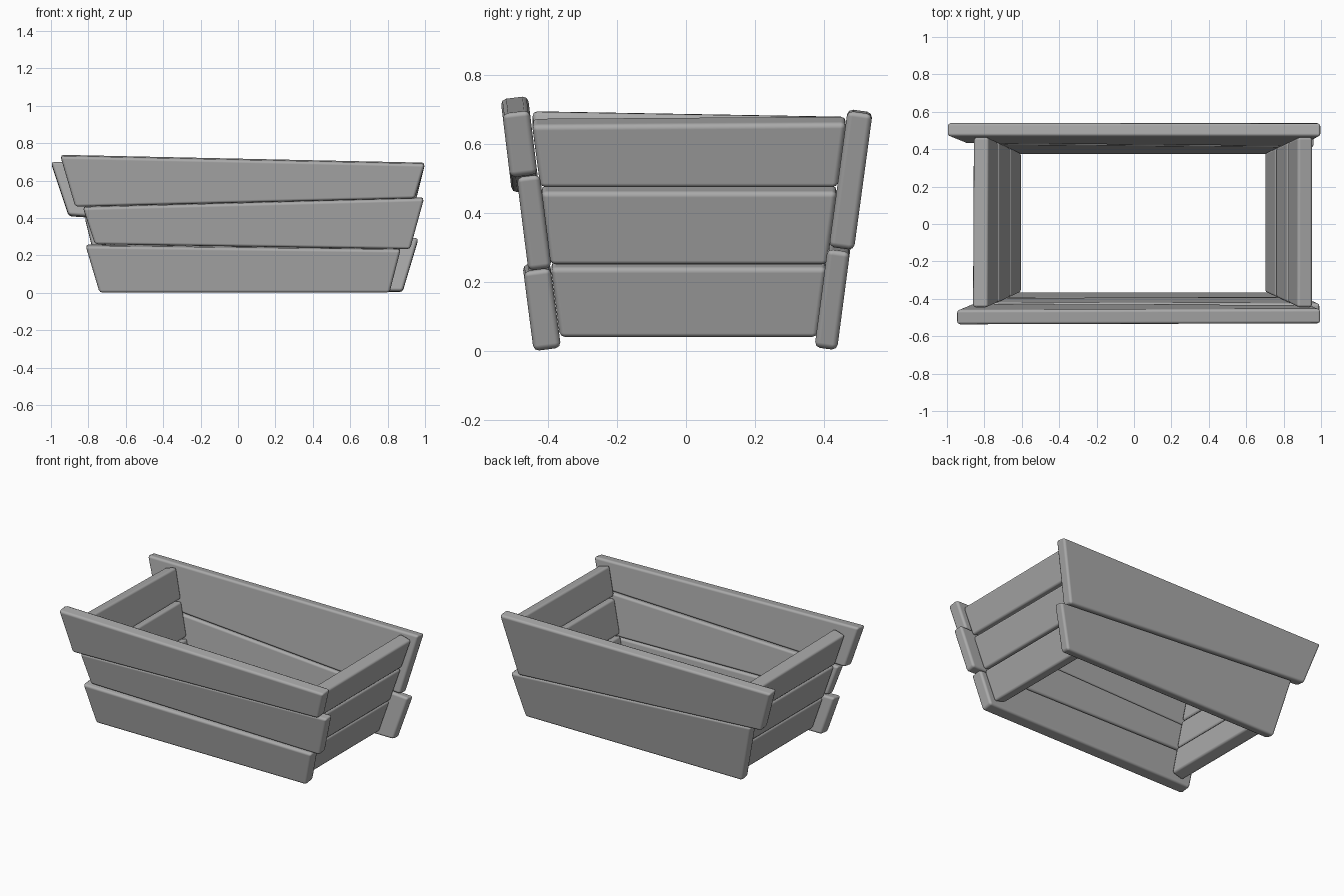
import bpy, bmesh
from mathutils import Vector

cube = bpy.data.objects.get("Cube")
if cube:
    bpy.data.objects.remove(cube, do_unlink=True)

wood = bpy.data.materials.new("grey_wood")
wood.use_nodes = True
wood.diffuse_color = (0.4, 0.4, 0.4, 1)
wood.node_tree.nodes["Principled BSDF"].inputs["Base Color"].default_value = (0.4, 0.4, 0.4, 1)


def plank(name, corners, thickness, place):
    """Thicken a four-cornered board about its mid plane and round its edges."""
    mid = [Vector(place(u, z)) for u, z in corners]
    normal = (mid[1] - mid[0]).cross(mid[3] - mid[0]).normalized() * thickness / 2
    bm = bmesh.new()
    a = [bm.verts.new(p - normal) for p in mid]
    b = [bm.verts.new(p + normal) for p in mid]
    bm.faces.new(a[::-1])
    bm.faces.new(b)
    for i in range(4):
        j = (i + 1) % 4
        bm.faces.new((a[i], a[j], b[j], b[i]))
    bmesh.ops.recalc_face_normals(bm, faces=bm.faces)
    mesh = bpy.data.meshes.new(name)
    bm.to_mesh(mesh)
    bm.free()
    mesh.materials.append(wood)
    obj = bpy.data.objects.new(name, mesh)
    bpy.context.collection.objects.link(obj)
    bevel = obj.modifiers.new("rounded_edges", 'BEVEL')
    bevel.width = 0.016
    bevel.segments = 2
    bevel.limit_method = 'NONE'
    bevel.harden_normals = True
    bpy.ops.object.select_all(action='DESELECT')
    obj.select_set(True)
    bpy.context.view_layer.objects.active = obj
    bpy.ops.object.shade_smooth_by_angle(angle=0.6)


# Long boards: name, corners (x, z), thickness, mid-plane y at ground, lean
long_boards = [
    ("front_bottom_plank", [(-.74, .004), (.81, .004), (.87, .235), (-.815, .255)], .08, -.402, -.13),
    ("front_middle_plank", [(-.765, .262), (.92, .236), (.995, .508), (-.83, .46)], .068, -.394, -.126),
    ("front_top_plank", [(-.87, .463), (.945, .508), (1.0, .693), (-.95, .735)], .08, -.409, -.122),
    ("back_bottom_plank", [(-.72, .006), (.88, .006), (.965, .29), (-.82, .405)], .066, .405, .132),
    ("back_top_plank", [(-.905, .412), (.9, .296), (1.0, .692), (-1.0, .697)], .073, .411, .136),
]
for name, corners, thick, y0, lean in long_boards:
    plank(name, corners, thick, lambda x, z: (x, y0 + lean * z, z))

# End boards, tapered to sit between the leaning front and back
levels = [("bottom", .047, .252), ("middle", .258, .472), ("top", .482, .672)]
for side, sign, x0, front_rise in (("left", 1, .725, -.006), ("right", -1, .628, .016)):
    for level, low, high in levels:
        rise = front_rise if level == "top" else 0
        corners = [(-.36 - .13 * low, low), (.375 + .135 * low, low),
                   (.375 + .135 * high, high), (-.36 - .13 * high, high + rise)]
        plank(f"{side}_end_{level}_plank", corners, .085,
              lambda y, z: (sign * (x0 + .285 * z), y, z))
